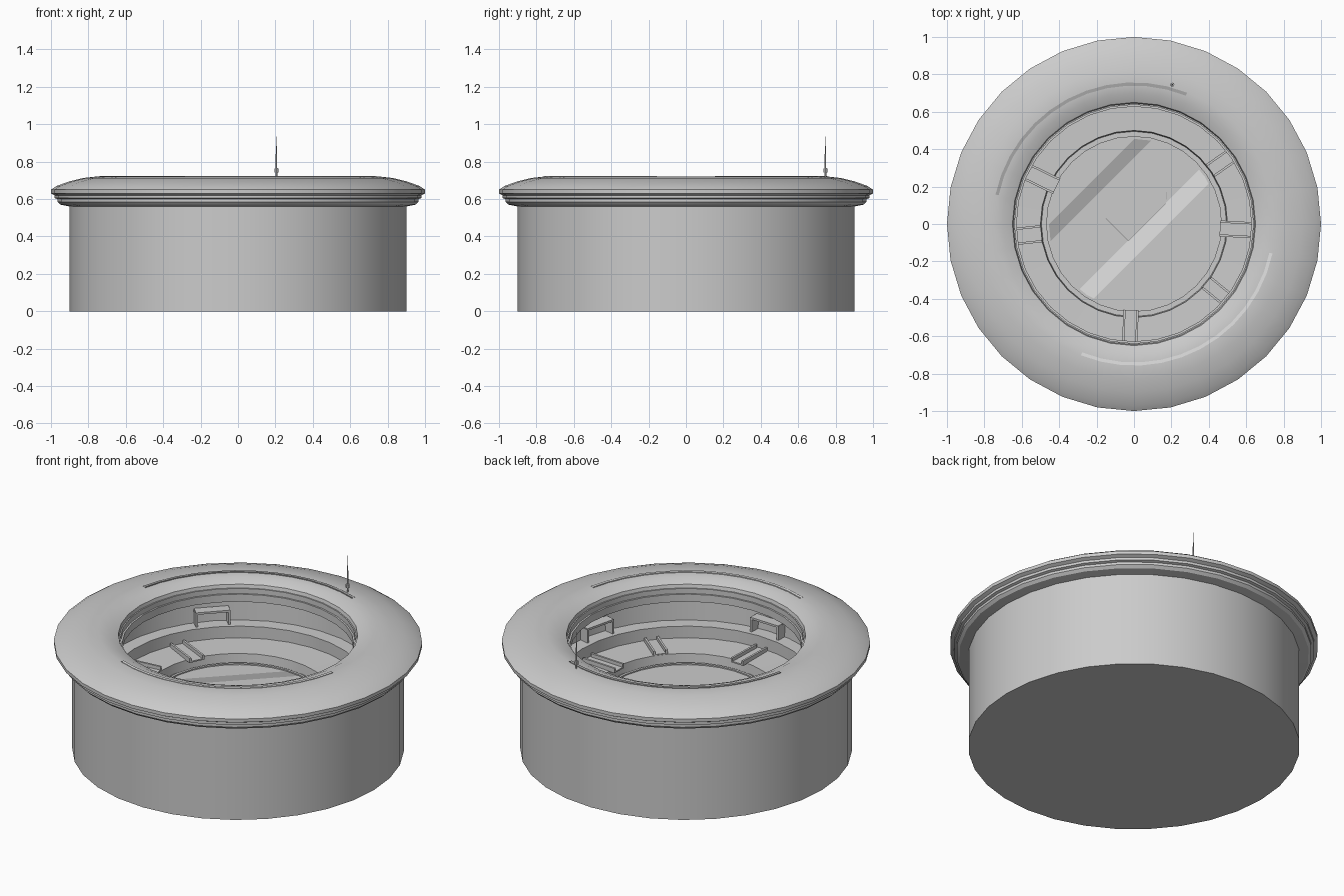
import bpy, bmesh, math
from mathutils import Matrix, Vector

cube = bpy.data.objects.get("Cube")
if cube:
    bpy.data.objects.remove(cube)

SIDES = 32


def material(name, v):
    m = bpy.data.materials.new(name)
    m.use_nodes = True
    m.diffuse_color = (v, v, v, 1)
    m.node_tree.nodes["Principled BSDF"].inputs["Base Color"].default_value = (v, v, v, 1)
    return m


GREY = material("plain_grey", 0.6)
LIGHT = material("light_grey", 0.78)
DARK = material("dark_grey", 0.38)


def finish(name, bm, mats, smooth=None):
    mesh = bpy.data.meshes.new(name)
    bm.to_mesh(mesh)
    bm.free()
    ob = bpy.data.objects.new(name, mesh)
    bpy.context.collection.objects.link(ob)
    for m in mats:
        mesh.materials.append(m)
    if smooth:
        bpy.ops.object.select_all(action='DESELECT')
        ob.select_set(True)
        bpy.context.view_layer.objects.active = ob
        bpy.ops.object.shade_smooth_by_angle(angle=math.radians(smooth))
    return ob


def lathe(name, profile, mat=GREY, smooth=None, start=0, sweep=360, steps=SIDES):
    """Turn an (r, z) profile around the z axis."""
    bm = bmesh.new()
    verts = [bm.verts.new((r, 0, z)) for r, z in profile]
    edges = [bm.edges.new(p) for p in zip(verts, verts[1:])]
    bmesh.ops.rotate(bm, verts=verts, matrix=Matrix.Rotation(math.radians(start), 3, 'Z'))
    bmesh.ops.spin(bm, geom=verts + edges, axis=(0, 0, 1), cent=(0, 0, 0),
                   angle=math.radians(sweep), steps=steps)
    bmesh.ops.remove_doubles(bm, verts=bm.verts, dist=0.0005)
    bmesh.ops.recalc_face_normals(bm, faces=bm.faces)
    return finish(name, bm, [mat], smooth)


def boxes(name, items, mat=GREY):
    """Several boxes in one object: (centre, size, angle about z axis)."""
    bm = bmesh.new()
    for centre, size, angle in items:
        spin = Matrix.Rotation(math.radians(angle), 4, 'Z')
        bmesh.ops.create_cube(bm, size=1, matrix=spin @ Matrix.Translation(centre)
                              @ Matrix.Diagonal((*size, 1)))
    return finish(name, bm, [mat])


# Outer drum, rounded rim and terraced bowl as one closed turned shell
lathe("body", [
    (0, 0), (0.9, 0), (0.9, 0.56),
    (0.95, 0.57), (0.965, 0.585), (0.965, 0.60), (0.98, 0.605), (0.98, 0.62),
    (1.0, 0.63), (1.0, 0.65), (0.97, 0.67), (0.9, 0.695), (0.83, 0.712),
    (0.76, 0.72), (0.70, 0.712), (0.65, 0.69),
    (0.645, 0.67), (0.638, 0.67), (0.638, 0.64), (0.628, 0.64), (0.628, 0.595),
    (0.78, 0.595), (0.77, 0.42), (0.69, 0.42), (0.69, 0.35),
    (0.5, 0.345), (0.495, 0.29), (0, 0.29)], smooth=20)

# Raised ring holding the centre disc
lathe("disc_ring", [(0.47, 0.289), (0.47, 0.305), (0.455, 0.305), (0.455, 0.289)])

# Centre disc with two diagonal bands cut into it
bm = bmesh.new()
bmesh.ops.create_circle(bm, cap_ends=True, segments=SIDES, radius=0.457,
                        matrix=Matrix.Translation((0, 0, 0.298)))
across = Vector((-1, 1, 0)).normalized()
for d in (-0.13, -0.04, 0.25, 0.32):
    bmesh.ops.bisect_plane(bm, geom=bm.verts[:] + bm.edges[:] + bm.faces[:],
                           plane_co=across * d, plane_no=across)
for f in bm.faces:
    d = f.calc_center_median().dot(across)
    f.material_index = 1 if -0.13 < d < -0.04 else 2 if 0.25 < d < 0.32 else 0
finish("centre_disc", bm, [GREY, LIGHT, DARK])

# Thin angled pointer lines on the disc
hands = []
for a, b in [((-0.15, 0.03), (-0.03, -0.09)), ((-0.03, -0.09), (0.17, 0.11)),
             ((0.175, 0.13), (0.175, 0.17))]:
    a, b = Vector(a), Vector(b)
    run = b - a
    angle = math.atan2(run.y, run.x)
    mid = Matrix.Rotation(-angle, 2) @ ((a + b) / 2)
    hands.append(((mid.x, mid.y, 0.3), (run.length, 0.005, 0.006), math.degrees(angle)))
boxes("disc_pointer", hands, DARK)

# Paired radial rails crossing the lower terrace
rails = []
for angle, inner, half in [(-3, 0.46, 0.037), (-92, 0.46, 0.035), (-39, 0.5, 0.035),
                           (35, 0.5, 0.035), (154, 0.46, 0.04), (186, 0.5, 0.04)]:
    length = 0.68 - inner
    for side in (-half, half):
        rails.append((((inner + 0.68) / 2, side, 0.357), (length, 0.012, 0.028), angle))
    rails.append((((inner + 0.68) / 2, 0, 0.347), (length, 2 * half, 0.008), angle))
boxes("terrace_rails", rails)

# Door frames standing on the upper terrace
frames = []
for angle in (-14, -92, 136):
    for side in (-0.09, 0.09):
        frames.append(((0.735, side, 0.46), (0.06, 0.012, 0.08), angle))
    frames.append(((0.735, 0, 0.5), (0.06, 0.19, 0.012), angle))
boxes("terrace_frames", frames)

# Curved strips on the top of the rim
for name, start, mat in (("rim_strip_back", 68, DARK), ("rim_strip_front", -112, LIGHT)):
    lathe(name, [(0.74, 0.716), (0.74, 0.723), (0.757, 0.723), (0.757, 0.716)],
          mat, start=start, sweep=100, steps=12)

# Slim mast with a small block near its foot
bm = bmesh.new()
for r1, r2, z0, z1 in [(0.005, 0.005, 0.70, 0.75), (0.011, 0.011, 0.743, 0.763),
                       (0.005, 0.001, 0.76, 0.935)]:
    bmesh.ops.create_cone(bm, cap_ends=True, segments=8, radius1=r1, radius2=r2, depth=z1 - z0,
                          matrix=Matrix.Translation((0.205, 0.745, (z0 + z1) / 2)))
finish("mast", bm, [GREY])
